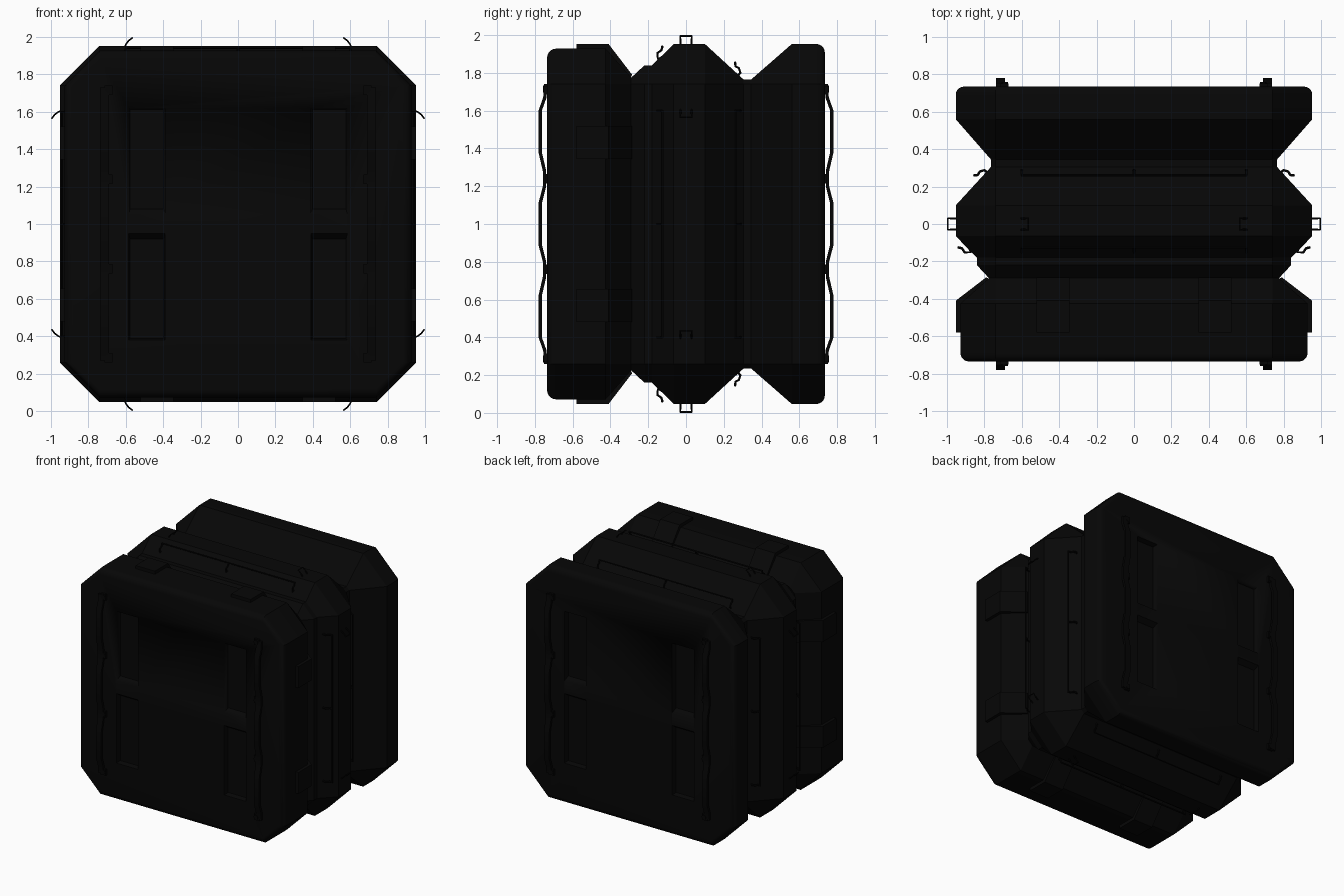
import bpy, bmesh, math
from mathutils import Matrix, Vector

cube = bpy.data.objects.get("Cube")
if cube:
    bpy.data.objects.remove(cube, do_unlink=True)


def material(name, value):
    m = bpy.data.materials.new(name)
    m.use_nodes = True
    m.diffuse_color = (value, value, value, 1)
    m.node_tree.nodes["Principled BSDF"].inputs["Base Color"].default_value = (value, value, value, 1)
    return m


BLACK = material("black_shell", 0.002)
DARK = material("darker_fittings", 0.0015)
FLAT = 0.74                                   # half length of each flat side
CENTRE = Matrix.Translation((0, 0, 1))
SIDES = [CENTRE @ Matrix.Rotation(math.radians(90 * k), 4, 'Y') for k in range(4)]
SIDE_NAMES = ["top", "left", "bottom", "right"]


def finish(obj, mat):
    obj.data.materials.append(mat)
    bpy.ops.object.select_all(action='DESELECT')
    obj.select_set(True)
    bpy.context.view_layer.objects.active = obj
    bpy.ops.object.shade_smooth_by_angle(angle=math.radians(25))
    return obj


def from_bmesh(name, bm, mat):
    bmesh.ops.recalc_face_normals(bm, faces=bm.faces)
    mesh = bpy.data.meshes.new(name)
    bm.to_mesh(mesh)
    bm.free()
    obj = bpy.data.objects.new(name, mesh)
    bpy.context.collection.objects.link(obj)
    return finish(obj, mat)


def loft(name, rings, mat):
    """Skin a list of equal-length point rings and cap both ends."""
    bm = bmesh.new()
    loops = [[bm.verts.new(p) for p in ring] for ring in rings]
    for a, b in zip(loops, loops[1:]):
        for i in range(len(a)):
            j = (i + 1) % len(a)
            bm.faces.new((a[i], a[j], b[j], b[i]))
    bm.faces.new(loops[0])
    bm.faces.new(loops[-1])
    return from_bmesh(name, bm, mat)


def prism(name, outline, u0, u1, matrix, mat):
    """Extrude a (y, height) outline across a side."""
    return loft(name, [[matrix @ Vector((u, y, r)) for y, r in outline] for u in (u0, u1)], mat)


def tube(name, points, radius, matrix, mat):
    curve = bpy.data.curves.new(name, 'CURVE')
    curve.dimensions = '3D'
    curve.bevel_depth = radius
    curve.bevel_resolution = 1
    curve.use_fill_caps = True
    spline = curve.splines.new('POLY')
    spline.points.add(len(points) - 1)
    for p, co in zip(spline.points, points):
        p.co = (*(matrix @ Vector(co)), 1)
    obj = bpy.data.objects.new(name, curve)
    bpy.context.collection.objects.link(obj)
    bpy.ops.object.select_all(action='DESELECT')
    obj.select_set(True)
    bpy.context.view_layer.objects.active = obj
    bpy.ops.object.convert(target='MESH')
    return finish(bpy.context.object, mat)


def octagon(y, r):
    pts = [(FLAT, r), (r, FLAT), (r, -FLAT), (FLAT, -r),
           (-FLAT, -r), (-r, -FLAT), (-r, FLAT), (-FLAT, r)]
    return [Vector((x, y, 1 + z)) for x, z in pts]


def rounded_rim(y_face, r, size, sign):
    """Quarter round from the end face to the outer wall."""
    arc = []
    for i in range(6):
        a = math.radians(18 * i)
        arc.append((y_face + sign * size * (1 - math.cos(a)), r - size * (1 - math.sin(a))))
    return arc


# Main shell: three ribs with two V-shaped grooves
profile = rounded_rim(-0.735, 0.928, 0.045, 1)
profile += [(-0.425, 0.928), (-0.29, 0.775), (-0.22, 0.84), (-0.18, 0.84), (-0.065, 0.953), (0.1, 0.953),
            (0.305, 0.765), (0.345, 0.765), (0.56, 0.953)]
profile += reversed(rounded_rim(0.735, 0.953, 0.045, -1))
shell = loft("main_shell", [octagon(y, r) for y, r in profile], BLACK)

# Recessed panels on the front and back, split by a sloped middle bar
cutters = []
for sy in (-1, 1):
    for sx in (-1, 1):
        for outer, inner in ((0.38, 0.95), (1.62, 1.05)):
            up = 1 if inner > outer else -1
            rings = []
            for y, g, slope in ((0.695, 0.008, 0.03), (0.745, -0.002, -0.005)):
                z0, z1 = outer + up * g, inner - up * slope
                rings.append([(sx * x, sy * y, z) for x, z in
                              ((0.39 + g, z0), (0.585 - g, z0), (0.585 - g, z1), (0.39 + g, z1))])
            cutter = loft("recess_cutter", rings, BLACK)
            cutter.hide_render = True
            cutters.append(cutter)
bpy.context.view_layer.objects.active = shell
for cutter in cutters:
    mod = shell.modifiers.new("recess", 'BOOLEAN')
    mod.operation = 'DIFFERENCE'
    mod.solver = 'EXACT'
    mod.object = cutter
    # Cut before any smoothing modifier
    bpy.ops.object.modifier_move_to_index(modifier=mod.name, index=0)
    bpy.ops.object.modifier_apply(modifier=mod.name)
for cutter in cutters:
    bpy.data.objects.remove(cutter, do_unlink=True)

# Wavy grab bars with bolts on the front and back
wave = [(0.27, 0.745), (0.33, 0.748), (0.40, 0.773), (0.62, 0.773), (0.72, 0.75)]
wave += [(0.80, 0.75), (0.89, 0.773)]
wave += [(2 - z, y) for z, y in reversed(wave)]
for sy, end in ((-1, "front"), (1, "back")):
    for sx, side in ((-1, "right"), (1, "left")):
        outline = [(sy * (y + 0.008), z) for z, y in wave]
        outline += [(sy * (y - 0.01), z) for z, y in reversed(wave)]
        prism(f"{end}_{side}_grab_bar", outline, sx * 0.69, sx * 0.738, Matrix(), DARK)
        for z in (0.285, 0.76, 1.24, 1.715):
            foot = [(sy * 0.73, z - 0.025), (sy * 0.752, z - 0.025),
                    (sy * 0.752, z + 0.025), (sy * 0.73, z + 0.025)]
            prism(f"{end}_{side}_bar_foot", foot, sx * 0.67, sx * 0.715, Matrix(), DARK)
            bm = bmesh.new()
            bmesh.ops.create_cone(bm, cap_ends=True, segments=10, radius1=0.018, radius2=0.018, depth=0.02,
                                  matrix=Matrix.Translation((sx * 0.69, sy * 0.748, z))
                                  @ Matrix.Rotation(math.pi / 2, 4, 'X'))
            from_bmesh(f"{end}_{side}_bolt", bm, DARK)

# Fittings repeated on the top, bottom and both sides
plate = [(-0.58, 0.92), (-0.58, 0.953), (-0.41, 0.953), (-0.285, 0.79), (-0.295, 0.77), (-0.43, 0.92)]
back_hook = [(0.275, 0.785), (0.288, 0.80), (0.28, 0.825), (0.262, 0.835), (0.26, 0.855)]
front_hook = [(-0.13, 0.88), (-0.15, 0.875), (-0.152, 0.905), (-0.13, 0.92), (-0.125, 0.94)]
for matrix, side in zip(SIDES, SIDE_NAMES):
    # Raised wrap-over plates on the front rib
    for s in (-1, 1):
        prism(f"{side}_wrap_plate", plate, s * 0.345, s * 0.52, matrix, BLACK)

    # Long rails in the grooves
    for hook, place in ((back_hook, "back"), (front_hook, "front")):
        path = [(-0.6, y, r) for y, r in hook] + [(0.6, y, r) for y, r in reversed(hook)]
        tube(f"{side}_{place}_rail", path, 0.007, matrix, DARK)
        tube(f"{side}_{place}_rail_post", [(0, y, r) for y, r in hook], 0.007, matrix, DARK)

    # Lashing loops on the middle rib
    for s in (-1, 1):
        arm = [(0.605, 0.948), (0.60, 0.96), (0.585, 0.98), (0.565, 0.995)]
        path = [(s * u, -0.03, r) for u, r in arm] + [(s * u, 0.03, r) for u, r in reversed(arm)]
        tube(f"{side}_lashing_loop", path, 0.005, matrix, DARK)
